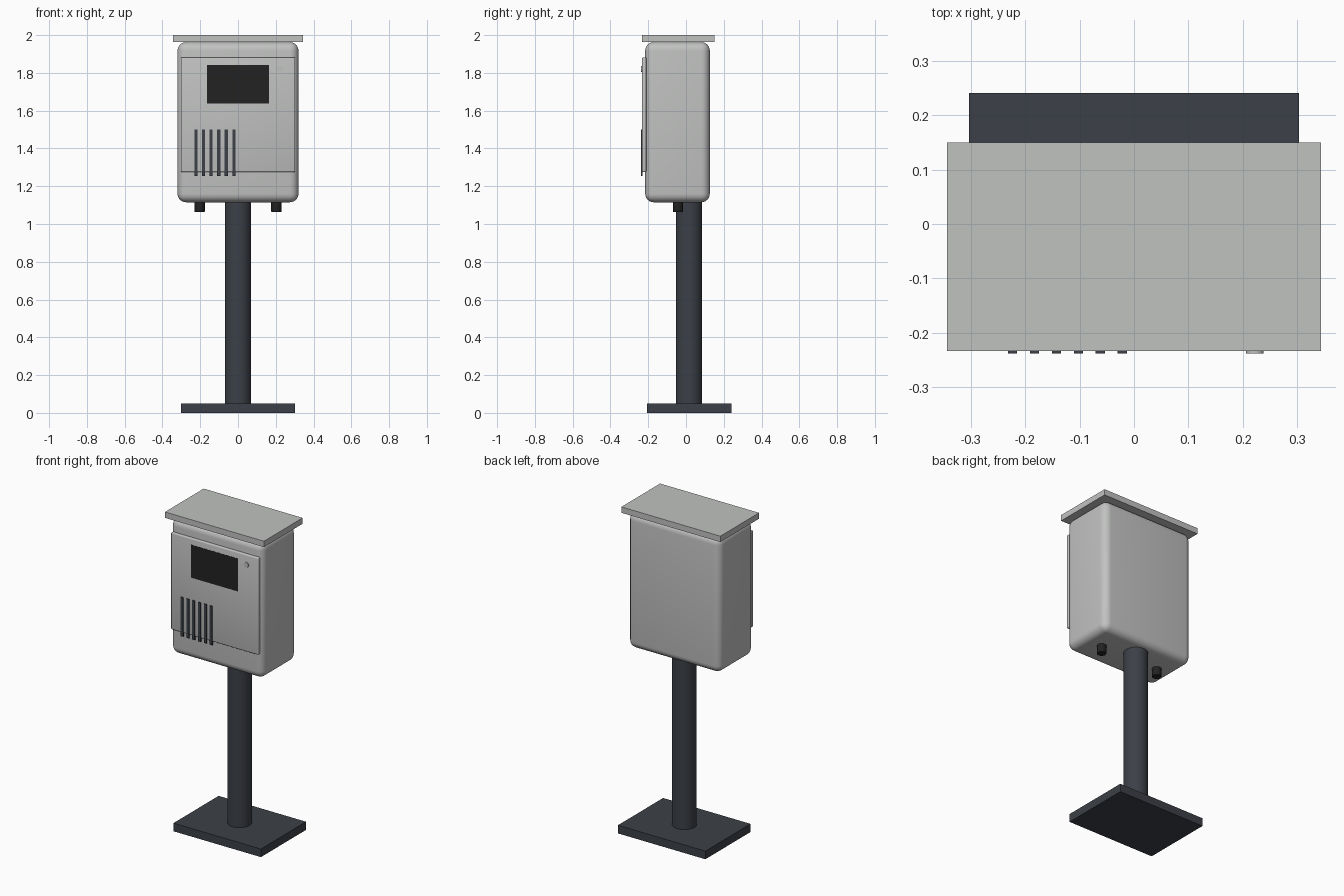
import bpy
import math

if "Cube" in bpy.data.objects:
    bpy.data.objects.remove(bpy.data.objects["Cube"], do_unlink=True)


def material(name, rgb):
    mat = bpy.data.materials.new(name)
    mat.use_nodes = True
    mat.diffuse_color = (*rgb, 1)
    mat.node_tree.nodes["Principled BSDF"].inputs["Base Color"].default_value = (*rgb, 1)
    return mat


light_grey = material("light grey paint", (0.53, 0.54, 0.53))
dark_steel = material("dark steel", (0.045, 0.051, 0.063))
black = material("black plastic", (0.016, 0.016, 0.016))


def finish(name, mat, bevel, segments):
    ob = bpy.context.object
    ob.name = ob.data.name = name
    ob.data.materials.append(mat)
    if bevel:
        mod = ob.modifiers.new("rounded edges", "BEVEL")
        mod.width, mod.segments = bevel, segments
        mod.limit_method = "ANGLE"
        mod.angle_limit = math.radians(50)
        bpy.ops.object.modifier_apply(modifier=mod.name)
    bpy.ops.object.shade_smooth_by_angle(angle=math.radians(35))
    return ob


def box(name, mat, x, y, z, bevel=0, segments=3):
    """Box from (low, high) ranges on each axis."""
    bpy.ops.mesh.primitive_cube_add(size=1, location=[sum(r) / 2 for r in (x, y, z)])
    bpy.context.object.scale = [r[1] - r[0] for r in (x, y, z)]
    bpy.ops.object.transform_apply(location=False, rotation=False, scale=True)
    return finish(name, mat, bevel, segments)


def cylinder(name, mat, radius, depth, centre, sides=32, tilt=0, bevel=0):
    bpy.ops.mesh.primitive_cylinder_add(vertices=sides, radius=radius, depth=depth,
                                        location=centre, rotation=(tilt, 0, 0))
    return finish(name, mat, bevel, 2)


# Stand
box("base_plate", dark_steel, (-0.303, 0.303), (-0.206, 0.241), (0, 0.051))
cylinder("post", dark_steel, 0.07, 1.08, (0, 0.016, 0.585), sides=48)

# Cabinet with roof and door
box("cabinet", light_grey, (-0.32, 0.32), (-0.216, 0.126), (1.115, 1.963), 0.045, 6)
box("roof", light_grey, (-0.343, 0.343), (-0.233, 0.15), (1.963, 2))
box("door", light_grey, (-0.303, 0.303), (-0.2325, -0.21), (1.275, 1.882), 0.006)

# Door fittings
box("screen", black, (-0.164, 0.164), (-0.2335, -0.23), (1.637, 1.843))
for i in range(6):
    x = -0.223 + 0.0403 * i
    box(f"vent_slat_{i + 1}", dark_steel, (x - 0.0085, x + 0.0085),
        (-0.238, -0.229), (1.254, 1.499))
cylinder("door_lock", light_grey, 0.016, 0.012, (0.222, -0.232, 1.82),
         sides=24, tilt=math.pi / 2)

# Cable glands under the cabinet
for side, x in (("right", -0.203), ("left", 0.203)):
    cylinder(f"cable_gland_{side}", black, 0.027, 0.07, (x, -0.043, 1.098),
             sides=20, bevel=0.003)
